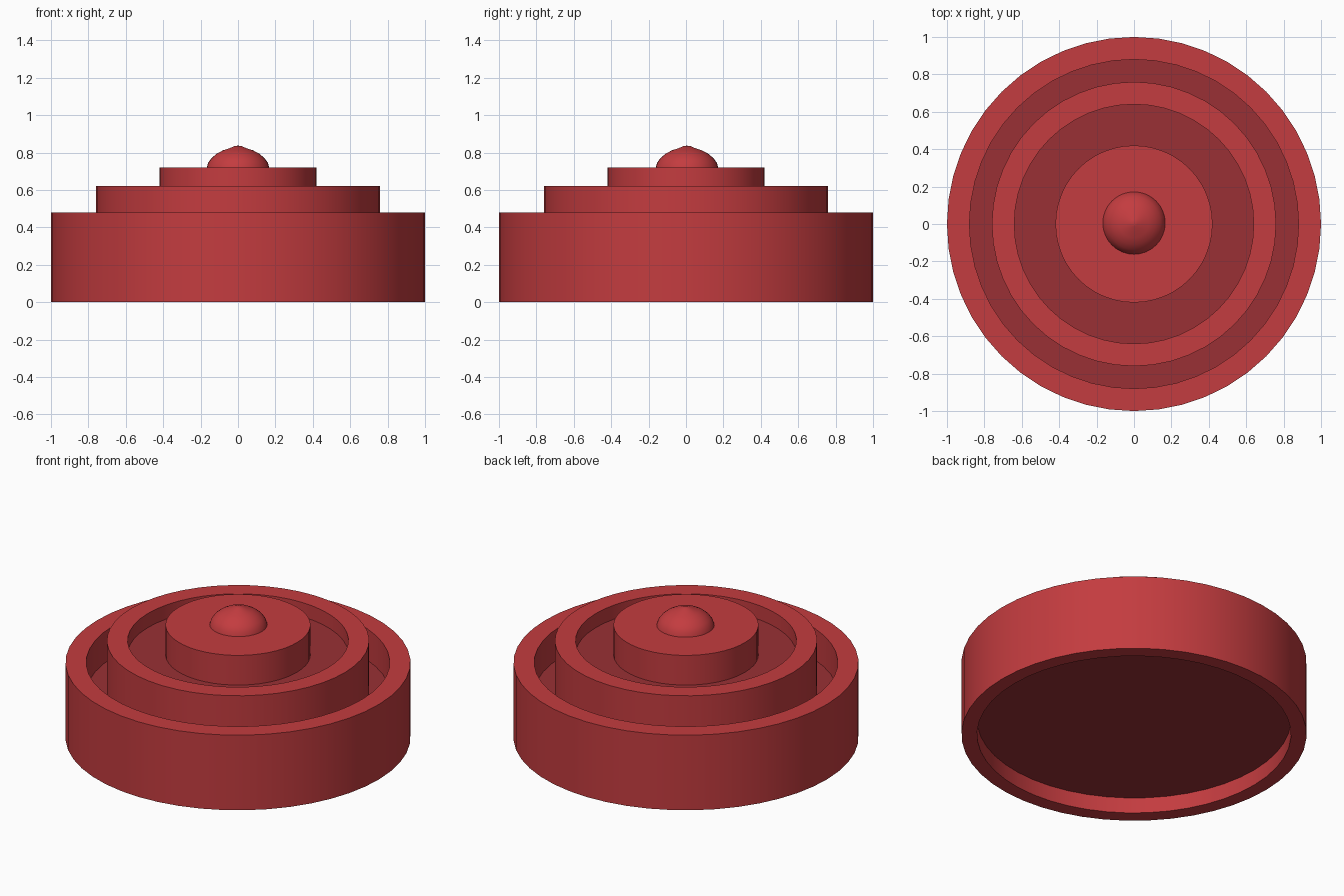
import bpy, math

if "Cube" in bpy.data.objects:
    bpy.data.objects.remove(bpy.data.objects["Cube"])

SIDES = 48


def material(name, color):
    m = bpy.data.materials.new(name)
    m.diffuse_color = color
    m.use_nodes = True
    m.node_tree.nodes["Principled BSDF"].inputs["Base Color"].default_value = m.diffuse_color
    return m


red = material("red", (0.55, 0.045, 0.05, 1))
dark_red = material("dark_red", (0.32, 0.03, 0.035, 1))


def lathe(name, profile, mat, closed=False, sides=SIDES, centre_y=0.0):
    """Spin (radius, z) points about z; a radius of 0 becomes a pole."""
    verts, rings, faces = [], [], []
    for r, z in profile:
        n = 1 if r == 0 else sides
        rings.append(list(range(len(verts), len(verts) + n)))
        for i in range(n):
            a = 2 * math.pi * i / sides
            verts.append((r * math.cos(a), r * math.sin(a) + centre_y, z))
    pairs = list(zip(rings, rings[1:]))
    if closed:
        pairs.append((rings[-1], rings[0]))
    for lo, hi in pairs:
        for i in range(sides):
            j = (i + 1) % sides
            quad = [lo[i % len(lo)], lo[j % len(lo)], hi[j % len(hi)], hi[i % len(hi)]]
            faces.append(list(dict.fromkeys(quad)))
    mesh = bpy.data.meshes.new(name)
    mesh.from_pydata(verts, [], faces)
    mesh.materials.append(mat)
    ob = bpy.data.objects.new(name, mesh)
    bpy.context.collection.objects.link(ob)
    bpy.context.view_layer.objects.active = ob
    ob.select_set(True)
    bpy.ops.object.shade_smooth_by_angle(angle=math.radians(30))
    ob.select_set(False)
    return ob


# Outer drum wall, slightly wider inside at the hollow base
lathe("outer_ring", [(1, 0), (1, 0.48), (0.88, 0.48), (0.88, 0.11),
                     (0.91, 0.11), (0.91, 0)], red, closed=True)
# Dark floor, seen in the outer groove and from underneath
lathe("base_floor", [(0, 0.10), (0.91, 0.10), (0.91, 0.12), (0.88, 0.12),
                     (0.88, 0.28), (0, 0.28)], dark_red)
# Middle raised ring and its sunken floor
lathe("middle_ring", [(0.76, 0.28), (0.76, 0.62), (0.64, 0.62), (0.64, 0.28)],
      red, closed=True)
lathe("middle_floor", [(0.64, 0.53), (0.41, 0.53)], dark_red)
# Centre drum
lathe("centre_drum", [(0.42, 0.53), (0.42, 0.72), (0, 0.72)], red)
# Domed button with a small raised tip
lathe("button", [(0.167, 0.72), (0.16, 0.745), (0.142, 0.77), (0.115, 0.793),
                 (0.08, 0.812), (0.045, 0.823), (0.02, 0.834), (0, 0.837)],
      red, sides=32, centre_y=0.005)
